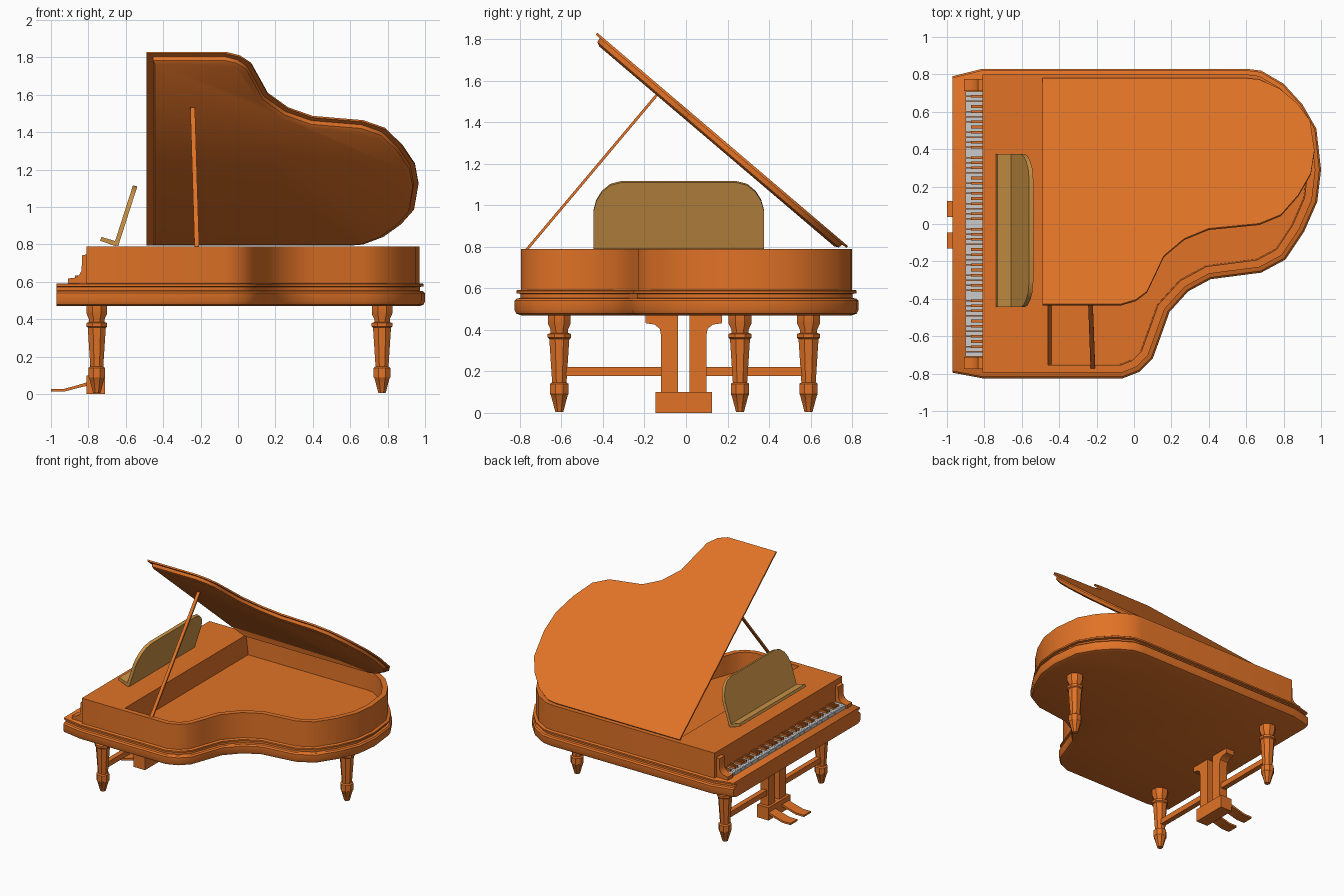
import bpy, bmesh, math
from mathutils import Vector, Matrix

if "Cube" in bpy.data.objects:
    bpy.data.objects.remove(bpy.data.objects["Cube"])


def material(name, color):
    m = bpy.data.materials.new(name)
    m.diffuse_color = color
    m.use_nodes = True
    m.node_tree.nodes["Principled BSDF"].inputs["Base Color"].default_value = m.diffuse_color
    return m


WOOD = material("orange_wood", (0.75, 0.17, 0.02, 1))
PALE = material("pale_wood", (0.60, 0.29, 0.06, 1))


def make(name, verts, faces, mat=WOOD, angle=35):
    me = bpy.data.meshes.new(name)
    me.from_pydata(verts, [], faces)
    bm = bmesh.new()
    bm.from_mesh(me)
    bmesh.ops.recalc_face_normals(bm, faces=bm.faces)
    bm.to_mesh(me)
    bm.free()
    ob = bpy.data.objects.new(name, me)
    bpy.context.collection.objects.link(ob)
    if mat:
        me.materials.append(mat)
    bpy.ops.object.select_all(action='DESELECT')
    ob.select_set(True)
    bpy.context.view_layer.objects.active = ob
    bpy.ops.object.shade_smooth_by_angle(angle=math.radians(angle))
    return ob


def loft(name, rings, mat=WOOD):
    n = len(rings[0])
    verts = [p for r in rings for p in r]
    faces = [(k * n + i, k * n + (i + 1) % n, (k + 1) * n + (i + 1) % n, (k + 1) * n + i)
             for k in range(len(rings) - 1) for i in range(n)]
    faces += [tuple(range(n)), tuple(range(len(verts) - n, len(verts)))]
    return make(name, verts, faces, mat)


def prism(name, pts, a, b, place, mat=WOOD):
    return loft(name, [[place(u, v, w) for u, v in pts] for w in (a, b)], mat)


def boxes(name, items, mat=WOOD):
    verts, faces = [], []
    for x0, x1, y0, y1, z0, z1 in items:
        o = len(verts)
        verts += [(x, y, z) for x in (x0, x1) for y in (y0, y1) for z in (z0, z1)]
        faces += [tuple(o + i for i in f) for f in
                  ((0, 1, 3, 2), (4, 6, 7, 5), (0, 4, 5, 1), (2, 3, 7, 6), (0, 2, 6, 4), (1, 5, 7, 3))]
    return make(name, verts, faces, mat)


# Plan curve of the body, from the long side round the tail to the short side
CURVE = [(-.81, .83), (.6, .83), (.68, .82), (.8, .75), (.9, .64), (.975, .51), (1, .29),
         (.98, .12), (.91, -.04), (.81, -.19), (.68, -.26), (.41, -.295), (.29, -.36),
         (.19, -.47), (.14, -.61), (.10, -.72), (.03, -.79), (-.06, -.825), (-.81, -.825)]


def outline(inset, z, front, keybed=False):
    P = [Vector(p) for p in CURVE]
    out = []
    for i, p in enumerate(P):
        d0 = (p - P[max(i - 1, 0)]) if i else P[1] - P[0]
        d1 = (P[i + 1] - p) if i < len(P) - 1 else d0
        n0, n1 = (Vector((d.y, -d.x)).normalized() for d in (d0, d1))
        m = (n0 + n1).normalized()
        q = p + m * inset / m.dot(n0)
        if i in (0, len(P) - 1):
            q.x = front
        out.append((q.x, q.y, z))
    if keybed:
        out = [(-.97, .79 - inset, z)] + out + [(-.97, -.795 + inset, z)]
    return out


# Moulded base with key bed
loft("base", [outline(d, z, -.81, True) for d, z in
              ((.03, .47), (.008, .478), (0, .495), (0, .54), (.01, .55), (.028, .553),
               (.028, .573), (.008, .576), (.008, .588), (.014, .592))])

# Hollow case with inner floor
loft("case", [outline(.03, .58, -.81), outline(.03, .79, -.81),
              outline(.07, .79, -.46), outline(.075, .64, -.44)])

# Raised lid, a thin panel with a thicker inset underside
tilt = Matrix.Translation((0, .78, .803)) @ Matrix.Rotation(math.radians(-40.4), 4, 'X') \
    @ Matrix.Translation((0, -.795, 0))
for name, layers in (("lid", ((.035, 0, -.49), (.035, -.012, -.49))),
                     ("lid_underside", ((.06, -.012, -.455), (.065, -.034, -.455), (.085, -.044, -.445)))):
    loft(name, [outline(d, z, f) for d, z, f in layers]).data.transform(tilt)

# Lid prop
a, b = Vector((-.22, -.768, .785)), Vector((-.243, -.137, 1.535))
side, thick = Vector((.0125, 0, 0)), Vector((0, .005, -.004))
loft("lid_prop", [[p - side - thick, p + side - thick, p + side + thick, p - side + thick]
                  for p in (a, b)])

# Music desk with rounded top corners, and its ledge
half = [(.41, 0), (.41, .19), (.397, .24), (.37, .285), (.33, .32), (.275, .335)]
desk = [(y - .035, v) for y, v in half] + [(-y - .035, v) for y, v in reversed(half)]
prism("music_desk", desk, -.012, .012,
      lambda u, v, w: (-.652 + v * .305 + w * .95, u, .795 + v * .95 - w * .3), PALE)
prism("music_ledge", [(-.737, .82), (-.73, .84), (-.645, .815), (-.652, .79)], -.445, .375,
      lambda u, v, w: (u, w, v), PALE)

# Key cheeks at both ends of the keyboard
cheek = [(-.91, .585), (-.91, .618), (-.875, .622), (-.85, .635), (-.836, .66), (-.834, .742),
         (-.805, .748), (-.805, .585)]
for s, name in ((1, "left_cheek"), (-1, "right_cheek")):
    prism(name, cheek, s * .71, s * .775, lambda u, v, w: (u, w, v))

# Keys
w = 1.42 / 52
boxes("white_keys", [(-.90, -.805, .71 - (i + .96) * w, .71 - (i + .04) * w, .58, .618)
                     for i in range(52)], None)
boxes("black_keys", [(-.872, -.805, .71 - (i + 1) * w - .007, .71 - (i + 1) * w + .007, .60, .634)
                     for i in range(51) if i % 7 in (0, 2, 3, 5, 6)])

# Turned legs
profile = [(.02, .005), (.042, .085), (.046, .09), (.046, .14), (.036, .147), (.05, .355),
           (.058, .362), (.058, .38), (.043, .385), (.043, .40), (.057, .43), (.057, .475)]
for name, x, y in (("front_left_leg", -.755, .59), ("front_right_leg", -.755, -.61),
                   ("tail_leg", .77, .26)):
    loft(name, [[(x + r / .96 * math.cos(math.pi * (k + .5) / 4),
                  y + r / .96 * math.sin(math.pi * (k + .5) / 4), z) for k in range(8)]
                for r, z in profile])

# Pedal lyre: box, two flared posts and a cross rail
boxes("pedal_box", [(-.81, -.71, -.148, .126, 0, .10)])
post = [(.028, .09), (.028, .475), (.184, .475), (.184, .432), (.14, .425), (.115, .405),
        (.109, .37), (.109, .09)]
for s, name in ((1, "left_post"), (-1, "right_post")):
    prism(name, [(s * y - .011, z) for y, z in post], -.79, -.72, lambda u, v, w: (w, u, v))
boxes("cross_rail", [(-.775, -.735, -.60, -.109, .178, .22), (-.775, -.735, .087, .58, .178, .22)])

# Pedals
pedal = [(-.80, .065), (-.87, .044), (-.935, .027), (-1, .027), (-1, .013), (-.93, .013),
         (-.87, .029), (-.80, .046)]
for name, y in (("left_pedal", .08), ("right_pedal", -.088)):
    prism(name, pedal, y - .043, y + .043, lambda u, v, w: (u, w, v))
